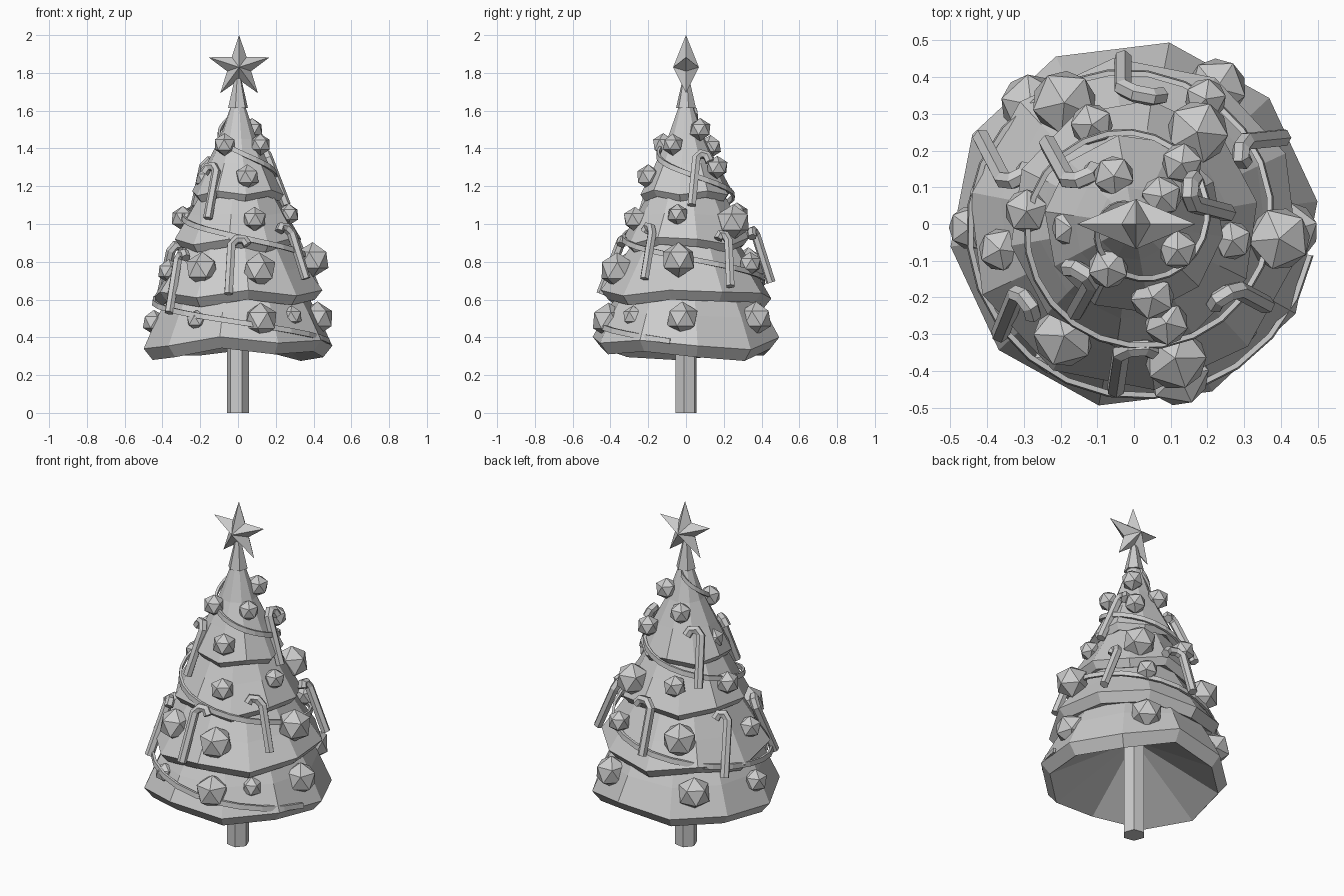
import bpy, bmesh, math
from math import sin, cos, radians, tau
from mathutils import Vector, Matrix

if "Cube" in bpy.data.objects:
    bpy.data.objects.remove(bpy.data.objects["Cube"])

grey = bpy.data.materials.new("plain grey")
grey.use_nodes = True
GREY = (0.6, 0.6, 0.6, 1)
grey.diffuse_color = GREY
grey.node_tree.nodes["Principled BSDF"].inputs["Base Color"].default_value = GREY


def finish(name, bm):
    bmesh.ops.recalc_face_normals(bm, faces=bm.faces)
    mesh = bpy.data.meshes.new(name)
    bm.to_mesh(mesh)
    bm.free()
    mesh.materials.append(grey)
    obj = bpy.data.objects.new(name, mesh)
    bpy.context.collection.objects.link(obj)


def loft(bm, rings):
    """Join rings of points with quads and cap both ends."""
    rows = [[bm.verts.new(p) for p in ring] for ring in rings]
    n = len(rows[0])
    for a, b in zip(rows, rows[1:]):
        for i in range(n):
            j = (i + 1) % n
            bm.faces.new((a[i], a[j], b[j], b[i]))
    bm.faces.new(rows[0])
    bm.faces.new(rows[-1])


def tier(name, profile, start, waves):
    """Ten-sided skirt: profile of (radius, z, wave strength), hollow below."""
    n = len(waves)
    rings = []
    for r, z, k in profile:
        rings.append([(r * cos(start + tau * i / n), r * sin(start + tau * i / n),
                       z + k * waves[i]) for i in range(n)])
    bm = bmesh.new()
    loft(bm, rings)
    finish(name, bm)


# Branch skirts, from the ground up, with uneven rims
tier("bottom_branches",
     [(0.03, 0.56, 0), (0.455, 0.31, 1), (0.503, 0.37, 1), (0.43, 0.52, 0.4), (0.34, 0.68, 0)],
     radians(7), [-.015, -.035, .03, -.005, -.005, -.03, -.015, .033, 0, .015])
tier("lower_branches",
     [(0.05, 0.72, 0), (0.415, 0.58, 1), (0.455, 0.63, 1), (0.37, 0.76, 0.4), (0.25, 0.95, 0)],
     radians(25), [.01, .005, -.025, .02, -.02, .01, -.02, .02, -.01, .02])
tier("middle_branches",
     [(0.05, 0.98, 0), (0.31, 0.87, 1), (0.34, 0.91, 1), (0.26, 1.05, 0.4), (0.16, 1.23, 0)],
     radians(10), [.01, -.02, .02, -.01, .02, .01, -.02, .01, -.02, .02])
tier("top_branches",
     [(0.03, 1.24, 0), (0.22, 1.13, 1), (0.245, 1.165, 1), (0.165, 1.32, 0.3),
      (0.1, 1.45, 0), (0.036, 1.63, 0)],
     radians(28), [.01, -.01, .015, -.01, .01, -.015, .01, -.01, .015, -.01])

# Trunk and the socket under the star
for name, sides, r0, r1, z0, z1, turn in (("trunk", 6, .06, .06, 0, .58, -70),
                                          ("star_socket", 6, .054, .018, 1.615, 1.77, 15)):
    bm = bmesh.new()
    loft(bm, [[(r * cos(radians(turn) + tau * i / sides),
                r * sin(radians(turn) + tau * i / sides), z) for i in range(sides)]
              for r, z in ((r0, z0), (r1, z1))])
    finish(name, bm)

# Five-pointed faceted star
bm = bmesh.new()
rim = []
for i in range(10):
    r = 0.067 if i % 2 else 0.17
    a = tau * i / 10
    rim.append(bm.verts.new((0.006 + r * sin(a), 0, 1.83 + r * cos(a))))
for y in (-0.068, 0.068):
    hub = bm.verts.new((0.006, y, 1.83))
    for i in range(10):
        bm.faces.new((rim[i], rim[(i + 1) % 10], hub))
finish("star", bm)

# Baubles: x, y, z, radius
BAUBLES = [
    (-.445, -.01, .48, .066), (-.22, -.36, .49, .056), (.12, -.41, .49, .094),
    (.285, -.28, .51, .058), (.42, -.02, .5, .09), (.225, .37, .5, .09),
    (-.28, .325, .49, .092),
    (-.365, -.07, .75, .064), (-.19, -.305, .76, .093), (.112, -.365, .755, .095),
    (.395, -.04, .81, .094), (.195, .34, .79, .062), (-.19, .33, .78, .097),
    (-.292, .035, 1.03, .066), (.088, -.27, 1.025, .066), (.268, -.045, 1.05, .058),
    (.172, .25, 1.01, .094), (-.115, .27, 1.05, .064),
    (-.172, -.01, 1.24, .058), (.05, -.2, 1.25, .066), (.13, .165, 1.3, .061),
    (-.07, -.12, 1.42, .061), (.118, -.07, 1.42, .058), (-.055, .13, 1.41, .061),
    (.075, .075, 1.5, .061)]
for i, (x, y, z, r) in enumerate(BAUBLES):
    bm = bmesh.new()
    bmesh.ops.create_icosphere(bm, subdivisions=1, radius=r,
                               matrix=Matrix.Translation((x, y, z)) @ Matrix.Rotation(i * 0.7, 4, 'Z'))
    finish("bauble", bm)


def cane(foot, head, tip, r=0.025):
    """Six-sided stick from foot to head that hooks over to tip."""
    foot, head, tip = map(Vector, (foot, head, tip))
    over = tip - head
    up = (head - foot).normalized() * 0.03
    path = [foot, head, head + over * 0.3 + up, head + over * 0.75 + up, tip]
    side = over.cross(up).normalized()
    rings = []
    for i, p in enumerate(path):
        t = (path[min(i + 1, 4)] - path[max(i - 1, 0)]).normalized()
        u = (side - t * side.dot(t)).normalized()
        v = t.cross(u)
        rings.append([p + (u * cos(tau * k / 6) + v * sin(tau * k / 6)) * r for k in range(6)])
    bm = bmesh.new()
    loft(bm, rings)
    finish("candy_cane", bm)


# Candy canes leaning on the branches
cane((-.05, -.45, .63), (-.035, -.35, .89), (.05, -.345, .89))
cane((-.365, -.3, .53), (-.32, -.19, .81), (-.275, -.25, .82))
cane((-.16, -.24, 1.03), (-.115, -.16, 1.28), (-.18, -.12, 1.27))
cane((-.235, .22, 1.05), (-.18, .12, 1.31), (-.11, .15, 1.3))
cane((.255, .03, 1.1), (.16, .055, 1.35), (.165, .125, 1.33))
cane((.405, .235, .67), (.305, .225, .91), (.3, .17, .92))
cane((-.03, .45, .69), (-.03, .37, .94), (.075, .35, .93))
cane((.36, -.22, .71), (.285, -.18, .95), (.22, -.22, .96))
cane((-.415, .235, .58), (-.355, .12, .86), (-.295, .15, .86))

# Ribbon garland winding down around the tree
SLOPE = [(0.37, .49), (.62, .445), (.9, .345), (1.16, .25), (1.4, .14), (1.62, .045)]


def slope_radius(z):
    for (z0, r0), (z1, r1) in zip(SLOPE, SLOPE[1:]):
        if z <= z1:
            return r0 + (r1 - r0) * (z - z0) / (z1 - z0)


bm = bmesh.new()
rings = []
STEPS = 66
for i in range(STEPS + 1):
    f = i / STEPS
    a = radians(-10) - tau * 2.7 * (1 - f)
    z = 1.6 + (0.38 - 1.6) * f
    r = slope_radius(z)
    rings.append([((r + d) * cos(a), (r + d) * sin(a), z + h)
                  for d, h in ((-.006, -.014), (.008, -.014), (.004, .014), (-.01, .014))])
loft(bm, rings)
finish("garland", bm)
